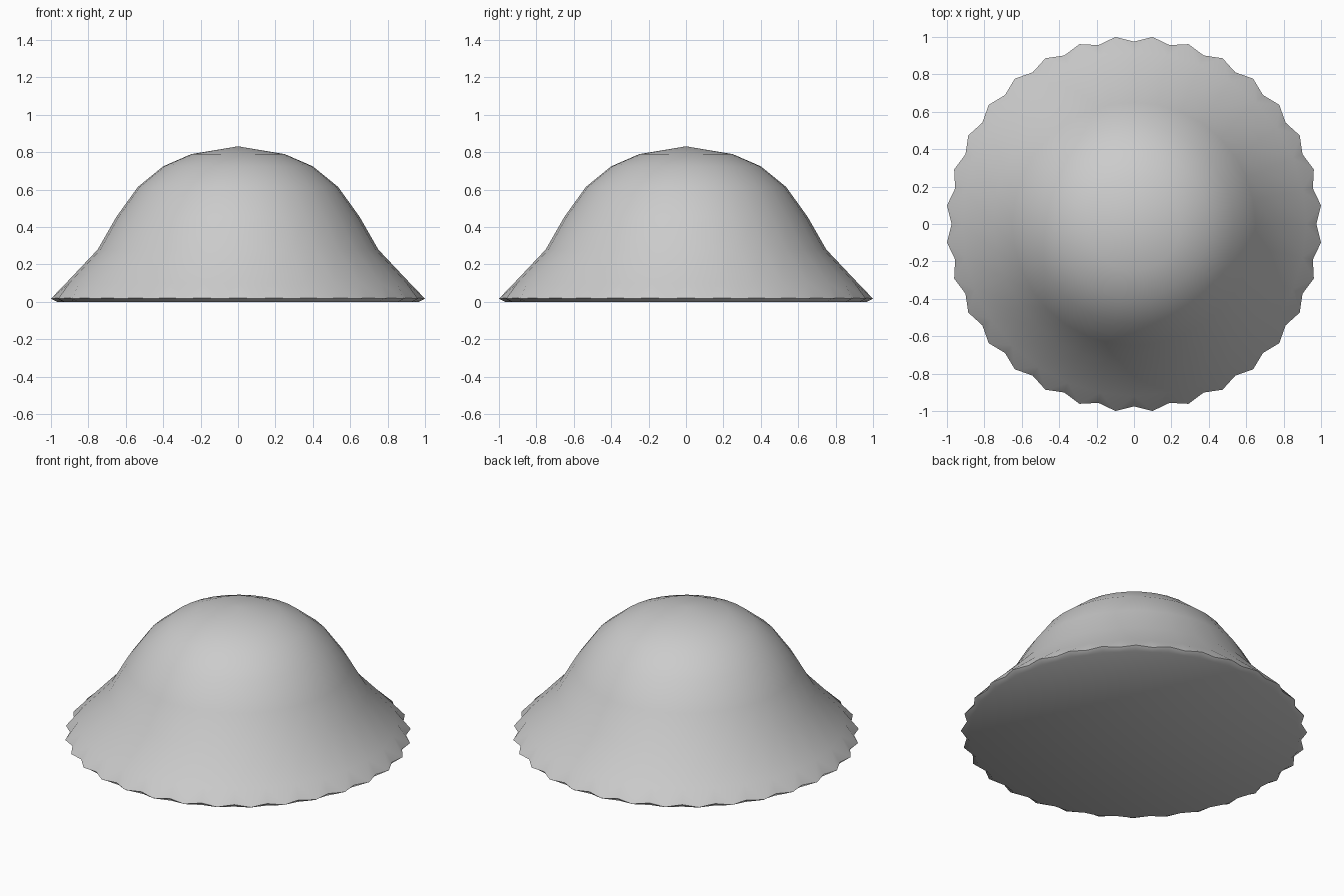
import bpy, bmesh, math

if "Cube" in bpy.data.objects:
    bpy.data.objects.remove(bpy.data.objects["Cube"])

SIDES = 32
STEP = math.tau / SIDES

bm = bmesh.new()


def ring(count, radii, heights, step):
    """A closed ring whose radius and height may alternate."""
    verts = []
    for i in range(count):
        r, z = radii[i % len(radii)], heights[i % len(heights)]
        verts.append(bm.verts.new((r * math.cos(i * step), r * math.sin(i * step), z)))
    return verts


def bridge(lower, upper):
    n = len(lower)
    for i in range(n):
        j = (i + 1) % n
        bm.faces.new((lower[i], lower[j], upper[j], upper[i]))


# Dome: bell profile from the brim up to the crown
profile = [(0.92, 0.10), (0.75, 0.28), (0.65, 0.455), (0.535, 0.615),
           (0.40, 0.725), (0.25, 0.79)]
rings = [ring(SIDES, [r], [z], STEP) for r, z in profile]
for a, b in zip(rings, rings[1:]):
    bridge(a, b)

# Shallow pointed cap
apex = bm.verts.new((0, 0, 0.832))
top = rings[-1]
for i in range(SIDES):
    bm.faces.new((top[i], top[(i + 1) % SIDES], apex))

# Scalloped rim: teeth sit midway between the dome's ribs
rim = ring(SIDES * 2, [0.975, 1.0048], [0.022, 0.017], STEP / 2)
brim = rings[0]
for i in range(SIDES):
    j = (i + 1) % SIDES
    v0, tip, v1 = rim[2 * i], rim[2 * i + 1], rim[2 * j]
    bm.faces.new((v0, tip, brim[i]))
    bm.faces.new((tip, brim[j], brim[i]))
    bm.faces.new((tip, v1, brim[j]))

# Flat underside, slightly inset beneath the rim
base = ring(SIDES * 2, [0.955, 0.97], [0.0], STEP / 2)
bridge(base, rim)
bm.faces.new(list(reversed(base)))

bmesh.ops.recalc_face_normals(bm, faces=bm.faces)
mesh = bpy.data.meshes.new("bell_dome")
bm.to_mesh(mesh)
bm.free()
dome = bpy.data.objects.new("bell_dome", mesh)
bpy.context.collection.objects.link(dome)

# Smooth skin with a crisp bottom edge
bpy.context.view_layer.objects.active = dome
dome.select_set(True)
bpy.ops.object.shade_smooth_by_angle(angle=math.radians(50))
